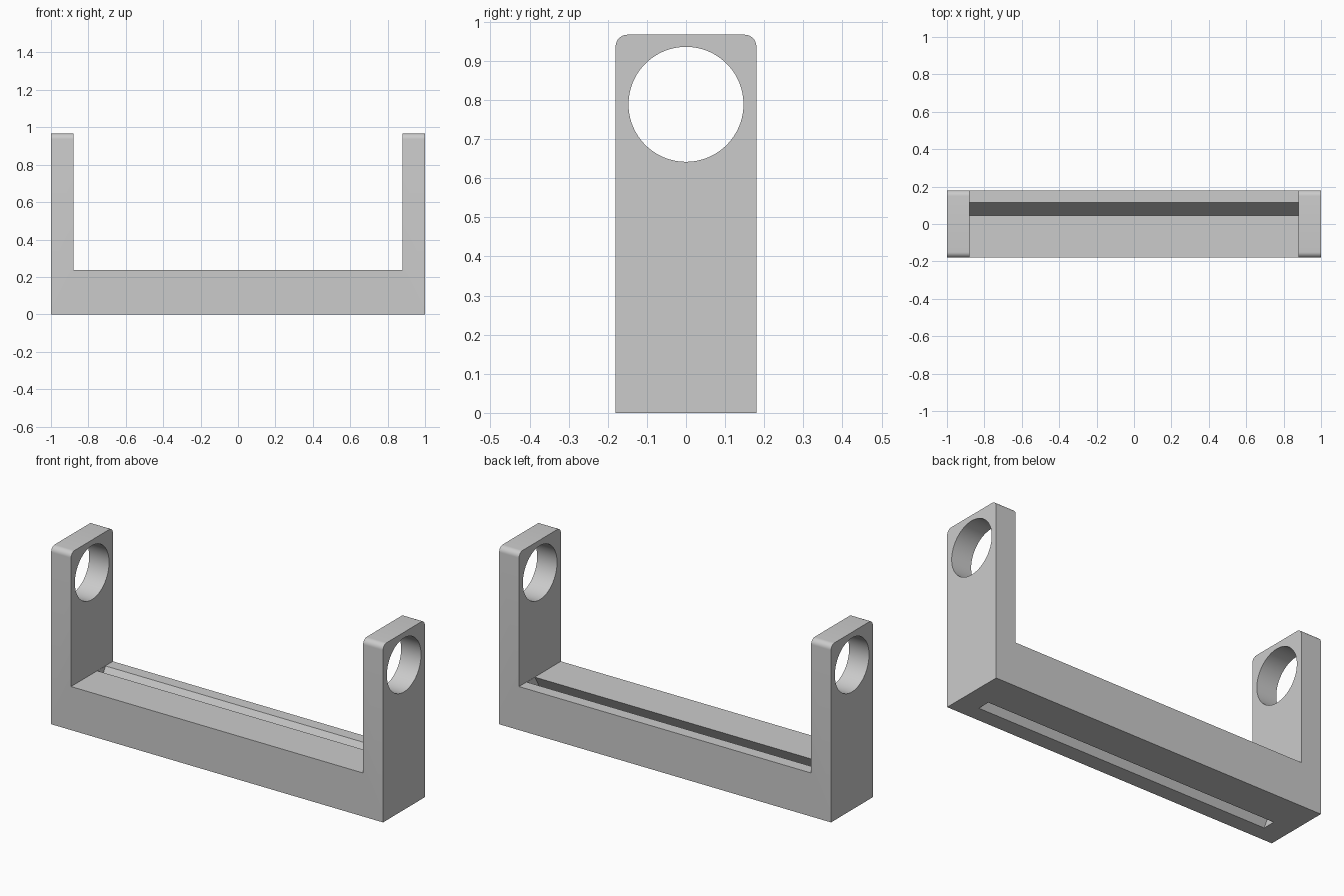
import bpy
import bmesh
import math
from mathutils import Vector

if "Cube" in bpy.data.objects:
    bpy.data.objects.remove(bpy.data.objects["Cube"], do_unlink=True)

HALF_X, HALF_Y, HEIGHT = 1.0, 0.18, 0.967
INNER_X, BASE_Z = 0.88, 0.237
CORNER = 0.03
HOLE_Z, HOLE_R = 0.789, 0.147

grey = bpy.data.materials.new("plain grey")
grey.use_nodes = True
grey.diffuse_color = (0.6, 0.6, 0.6, 1)
grey.node_tree.nodes["Principled BSDF"].inputs["Base Color"].default_value = (0.6, 0.6, 0.6, 1)


def prism(name, points, direction, round_top=False):
    """Extrude a closed outline along a direction, optionally rounding its top end edges."""
    bm = bmesh.new()
    face = bm.faces.new([bm.verts.new(p) for p in points])
    grown = bmesh.ops.extrude_face_region(bm, geom=[face])["geom"]
    moved = [v for v in grown if isinstance(v, bmesh.types.BMVert)]
    bmesh.ops.translate(bm, verts=moved, vec=Vector(direction))
    bmesh.ops.recalc_face_normals(bm, faces=bm.faces[:])
    if round_top:
        top = [e for e in bm.edges
               if all(v.co.z > HEIGHT - 0.001 for v in e.verts)
               and abs(e.verts[0].co.y - e.verts[1].co.y) < 0.001]
        bmesh.ops.bevel(bm, geom=top, offset=CORNER, segments=8, profile=0.5, affect='EDGES')
    mesh = bpy.data.meshes.new(name)
    bm.to_mesh(mesh)
    bm.free()
    mesh.materials.append(grey)
    obj = bpy.data.objects.new(name, mesh)
    bpy.context.collection.objects.link(obj)
    return obj


# U-shaped frame: base bar with an upright at each end
right_half = [(HALF_X, 0), (HALF_X, HEIGHT), (INNER_X, HEIGHT), (INNER_X, BASE_Z)]
outline = right_half + [(-x, z) for x, z in reversed(right_half)]
frame = prism("bracket_frame", [(x, -HALF_Y, z) for x, z in outline],
              (0, 2 * HALF_Y, 0), round_top=True)

# Slanted slot through the base bar
SLOPE = math.tan(math.radians(30))


def slot_point(y_at_top, z):
    return (-INNER_X + 0.001, y_at_top + (z - BASE_Z) * SLOPE, z)


slot = prism("slot_cutter",
             [slot_point(0.045, -0.1), slot_point(0.115, -0.1),
              slot_point(0.115, 0.3), slot_point(0.045, 0.3)],
             (2 * INNER_X - 0.002, 0, 0))

# Round hole through both uprights
SIDES = 96
ring = [(-1.2, HOLE_R * math.cos(i * math.tau / SIDES),
         HOLE_Z + HOLE_R * math.sin(i * math.tau / SIDES)) for i in range(SIDES)]
hole = prism("hole_cutter", ring, (2.4, 0, 0))

bpy.context.view_layer.objects.active = frame
frame.select_set(True)
for cutter in (slot, hole):
    cutter.hide_render = True
    cut = frame.modifiers.new(cutter.name, 'BOOLEAN')
    cut.operation = 'DIFFERENCE'
    cut.solver = 'EXACT'
    cut.object = cutter
    bpy.ops.object.modifier_apply(modifier=cut.name)
    bpy.data.objects.remove(cutter, do_unlink=True)

bpy.ops.object.shade_smooth_by_angle(angle=math.radians(30))
